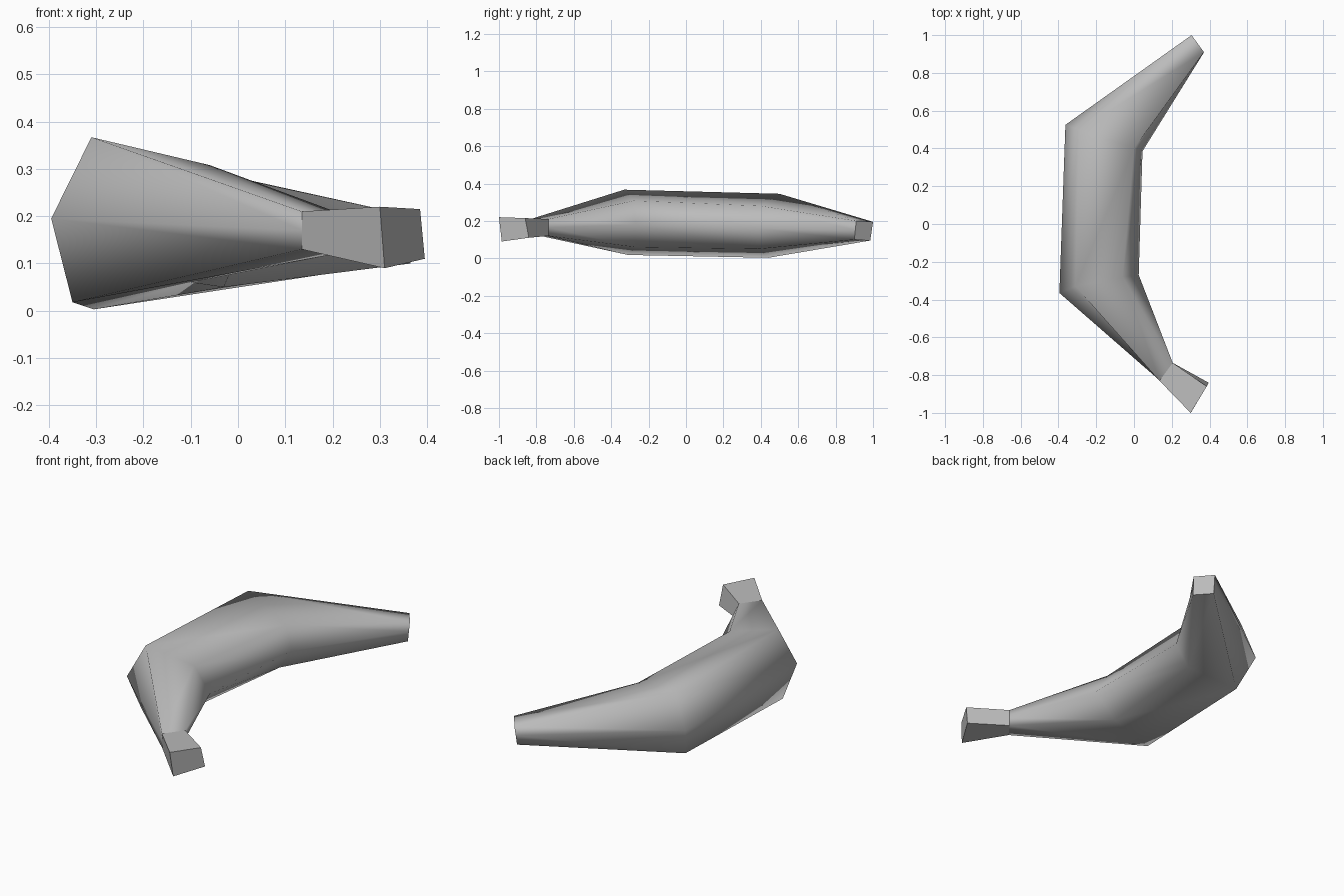
import bpy
import bmesh
from mathutils import Vector

default_cube = bpy.data.objects.get("Cube")
if default_cube:
    bpy.data.objects.remove(default_cube, do_unlink=True)

# One plain grey skin
grey = bpy.data.materials.new("plain_grey")
grey.use_nodes = True
colour = (0.5, 0.5, 0.5, 1)
grey.diffuse_color = colour
grey.node_tree.nodes["Principled BSDF"].inputs["Base Color"].default_value = colour


def with_midpoints(top_outer, top_inner, low_inner, low_outer):
    """Six-sided section from four corners, with flat inner and outer sides."""
    a, b, c, d = (Vector(p) for p in (top_outer, top_inner, low_inner, low_outer))
    return [a, b, (b + c) / 2, c, d, (d + a) / 2]


def loft(name, sections, smooth):
    """Bridge matching sections, cap both ends and keep the end rims sharp."""
    bm = bmesh.new()
    rings = [[bm.verts.new(p) for p in section] for section in sections]
    for first, second in zip(rings, rings[1:]):
        count = len(first)
        for i in range(count):
            j = (i + 1) % count
            face = bm.faces.new((first[i], first[j], second[j], second[i]))
            face.smooth = smooth
    for ring in (rings[0], rings[-1]):
        cap = bm.faces.new(ring)
        for edge in cap.edges:
            edge.smooth = False
    bmesh.ops.recalc_face_normals(bm, faces=bm.faces)
    mesh = bpy.data.meshes.new(name)
    bm.to_mesh(mesh)
    bm.free()
    mesh.materials.append(grey)
    obj = bpy.data.objects.new(name, mesh)
    bpy.context.collection.objects.link(obj)
    return obj


# Corner order: top outer, top inner, bottom inner, bottom outer
stem_end = [(.3, -1, .22), (.385, -.86, .215), (.395, -.84, .11), (.31, -.985, .09)]
neck = [(.135, -.83, .21), (.205, -.735, .21), (.205, -.735, .12), (.135, -.825, .13)]
tip = [(.305, 1, .195), (.37, .91, .2), (.365, .9, .1), (.3, .985, .095)]

# Fat sections at the two bends, with bulging inner and outer ridges
front_bend = [(-.31, -.33, .367), (-.06, -.28, .308), (.025, -.27, .18),
              (-.1, -.27, .06), (-.35, -.31, .018), (-.395, -.365, .195)]
back_bend = [(-.29, .5, .345), (0, .4, .28), (.045, .385, .16),
             (-.03, .39, .05), (-.305, .44, .003), (-.363, .525, .17)]

# Curved fruit body and its square stem
loft("fruit_body", [with_midpoints(*neck), front_bend, back_bend,
                    with_midpoints(*tip)], smooth=True)
loft("fruit_stem", [stem_end, neck], smooth=False)
